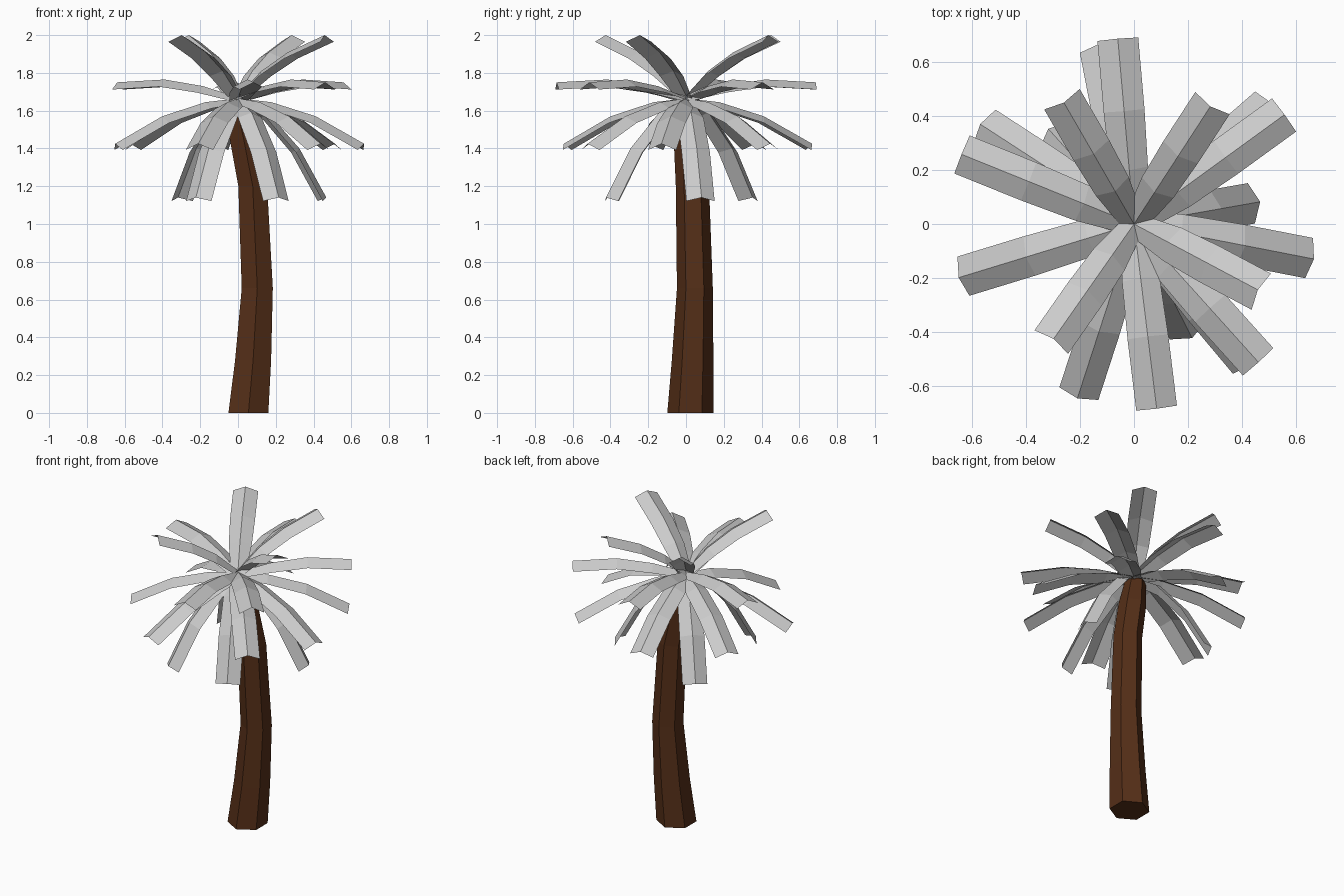
import bpy, bmesh
from math import cos, sin, pi, radians
from mathutils import Vector, Matrix

if "Cube" in bpy.data.objects:
    bpy.data.objects.remove(bpy.data.objects["Cube"])


def finish(bm, name, mat=None):
    mesh = bpy.data.meshes.new(name)
    bm.to_mesh(mesh)
    bm.free()
    ob = bpy.data.objects.new(name, mesh)
    bpy.context.collection.objects.link(ob)
    if mat:
        mesh.materials.append(mat)
    return ob


# Trunk: six-sided rings (x, y, z, radius) along a bent path
brown = bpy.data.materials.new("bark")
brown.diffuse_color = (0.09, 0.028, 0.009, 1)
brown.use_nodes = True
brown.node_tree.nodes["Principled BSDF"].inputs["Base Color"].default_value = brown.diffuse_color
path = [(0.055, 0.023, 0.0, 0.122), (0.08, 0.035, 0.28, 0.11),
        (0.102, 0.047, 0.66, 0.095), (0.078, 0.034, 1.2, 0.088),
        (0.03, 0.02, 1.45, 0.085), (-0.01, 0.0, 1.63, 0.065)]
bm = bmesh.new()
rings = [[bm.verts.new((x + r * cos(pi / 2 + k * pi / 3), y + r * sin(pi / 2 + k * pi / 3), z))
          for k in range(6)] for x, y, z, r in path]
for a, b in zip(rings, rings[1:]):
    for k in range(6):
        bm.faces.new((a[k], a[(k + 1) % 6], b[(k + 1) % 6], b[k]))
bm.faces.new(rings[0][::-1])
bm.faces.new(rings[-1])
finish(bm, "trunk", brown)


# Frond: a folded strip following a ridge profile of (distance out, height)
def frond(name, profile, angle):
    bm = bmesh.new()
    pts = [Vector((r, 0, z)) for r, z in profile]
    rows = []
    for i, p in enumerate(pts):
        t = (pts[min(i + 1, 3)] - pts[max(i - 1, 0)]).normalized()
        drop = Vector((t.z, 0, -t.x))
        w = (0.045, 0.07, 0.076, 0.076)[i]
        rows.append([bm.verts.new(q) for q in
                     (p + drop * w * 0.5 + Vector((0, w, 0)), p,
                      p + drop * w * 0.5 - Vector((0, w, 0)))])
    for a, b in zip(rows, rows[1:]):
        for k in (0, 1):
            bm.faces.new((a[k], a[k + 1], b[k + 1], b[k]))
    bmesh.ops.transform(bm, matrix=Matrix.Rotation(radians(angle), 4, 'Z'), verts=bm.verts)
    finish(bm, name)


# Crown: four tiers, from raised to hanging
tiers = {
    "raised_frond": ([(0.0, 1.68), (0.14, 1.81), (0.30, 1.91), (0.52, 2.0)],
                     [57, 120, 235, -28]),
    "level_frond": ([(0.0, 1.67), (0.2, 1.73), (0.42, 1.765), (0.69, 1.75)],
                    [36, 95, 158, 277, 312]),
    "drooping_frond": ([(0.0, 1.665), (0.18, 1.645), (0.42, 1.57), (0.68, 1.425)],
                       [-11, 41, 101, 147, 197, 252, 310]),
    "hanging_frond": ([(0.0, 1.66), (0.16, 1.59), (0.33, 1.40), (0.475, 1.14)],
                      [10, 132, 242, -63]),
}
for name, (profile, angles) in tiers.items():
    for i, a in enumerate(angles):
        frond(f"{name}_{i + 1}", profile, a)
